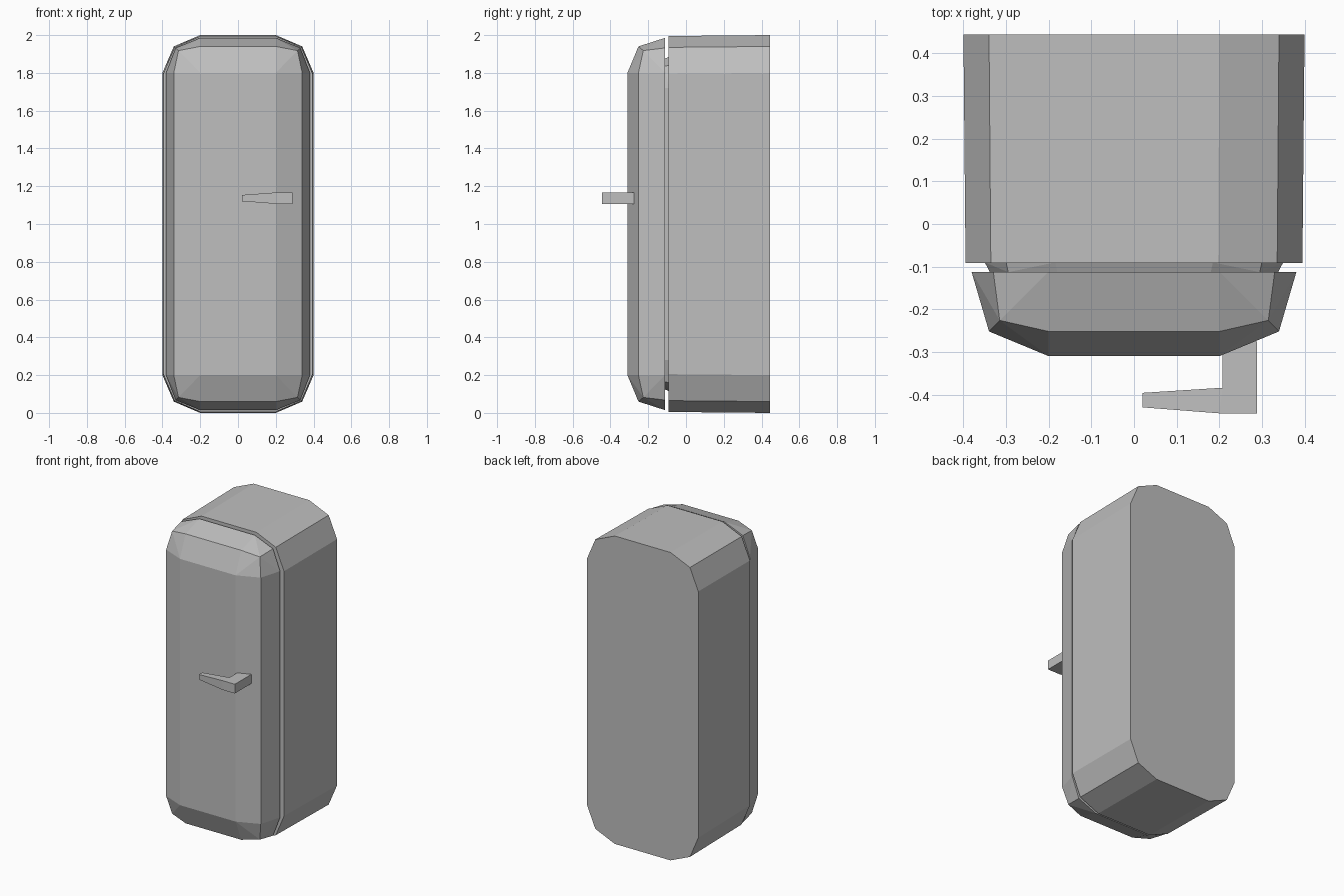
import bpy, bmesh, math

if "Cube" in bpy.data.objects:
    bpy.data.objects.remove(bpy.data.objects["Cube"])

grey = bpy.data.materials.new("light grey")
grey.diffuse_color = (0.52, 0.52, 0.52, 1)
grey.use_nodes = True
grey.node_tree.nodes["Principled BSDF"].inputs["Base Color"].default_value = grey.diffuse_color


def finish(name, bm):
    bmesh.ops.recalc_face_normals(bm, faces=bm.faces)
    mesh = bpy.data.meshes.new(name)
    bm.to_mesh(mesh)
    bm.free()
    mesh.materials.append(grey)
    obj = bpy.data.objects.new(name, mesh)
    bpy.context.collection.objects.link(obj)


def hull(name, corner):
    """Convex part from one corner's points (x, y, height above middle), mirrored to four."""
    bm = bmesh.new()
    for x, y, h in corner:
        for sx in (-1, 1):
            for sz in (-1, 1):
                bm.verts.new((sx * x, y, 1 + sz * h))
    bmesh.ops.convex_hull(bm, input=bm.verts)
    bmesh.ops.dissolve_limit(bm, angle_limit=math.radians(1),
                             verts=bm.verts, edges=bm.edges)
    finish(name, bm)


def ring(y, pts, inset=0):
    return [(x - inset * x / 0.4, y, h - inset) for x, h in pts]


# cabinet: long rounded box, very slightly narrower at the front
outline = [(0.2, 1.0), (0.34, 0.94), (0.4, 0.8)]
hull("cabinet", ring(0.445, outline) + ring(-0.092, outline, 0.005))

# recessed seal between cabinet and door
hull("door_seal", ring(-0.09, [(0.185, 0.885), (0.30, 0.84), (0.35, 0.72)])
     + ring(-0.113, [(0.18, 0.875), (0.295, 0.835), (0.338, 0.72)]))

# door with bevelled, rounded front
hull("door", ring(-0.112, [(0.2, 0.985), (0.33, 0.932), (0.381, 0.8)])
     + [(0.2, -0.252, 0.94), (0.315, -0.226, 0.918), (0.34, -0.252, 0.8),
        (0.2, -0.31, 0.8)])

# handle: stem out of the door and a tapering lever
plan = [(0.288, -0.275, 0.03), (0.288, -0.444, 0.03), (0.2, -0.444, 0.03),
        (0.02, -0.43, 0.0165), (0.02, -0.396, 0.0165),
        (0.208, -0.384, 0.03), (0.208, -0.275, 0.03)]
bm = bmesh.new()
top = [bm.verts.new((x, y, 1.137 + t)) for x, y, t in plan]
low = [bm.verts.new((x, y, 1.137 - t)) for x, y, t in plan]
for side in (top, low):
    bm.faces.new([side[i] for i in (0, 1, 2, 5, 6)])
    bm.faces.new([side[i] for i in (2, 3, 4, 5)])
n = len(plan)
for i in range(n):
    j = (i + 1) % n
    bm.faces.new((top[i], top[j], low[j], low[i]))
finish("handle", bm)
